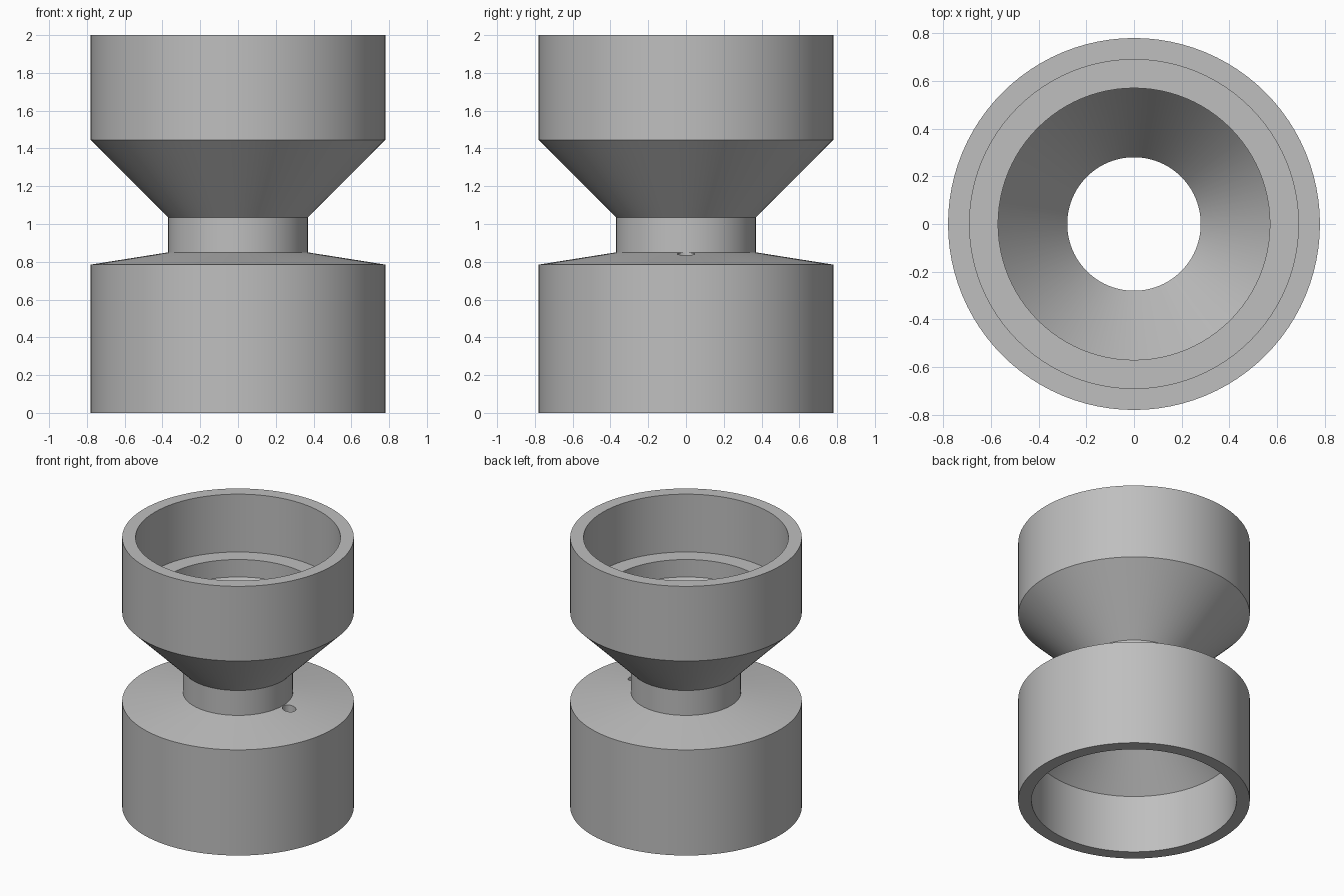
import bpy, bmesh, math

cube = bpy.data.objects.get("Cube")
if cube:
    bpy.data.objects.remove(cube, do_unlink=True)

SEGMENTS = 96
OUTER, INNER = 0.78, 0.69      # cup wall radii
NECK, BORE = 0.37, 0.28        # neck wall radii

grey = bpy.data.materials.new("light grey")
grey.use_nodes = True
colour = (0.52, 0.52, 0.52, 1)
grey.diffuse_color = colour
grey.node_tree.nodes["Principled BSDF"].inputs["Base Color"].default_value = colour


def lathe(name, profile):
    """Spin a closed (radius, height) profile around the z axis."""
    bm = bmesh.new()
    rings = []
    for r, z in profile:
        rings.append([bm.verts.new((r * math.cos(a), r * math.sin(a), z))
                      for a in (math.tau * i / SEGMENTS for i in range(SEGMENTS))])
    for lower, upper in zip(rings, rings[1:] + rings[:1]):
        for i in range(SEGMENTS):
            j = (i + 1) % SEGMENTS
            bm.faces.new((lower[i], lower[j], upper[j], upper[i]))
    bmesh.ops.recalc_face_normals(bm, faces=bm.faces)
    mesh = bpy.data.meshes.new(name)
    bm.to_mesh(mesh)
    bm.free()
    mesh.materials.append(grey)
    obj = bpy.data.objects.new(name, mesh)
    bpy.context.collection.objects.link(obj)
    return obj


# Hollow double-ended funnel: outside going up, then inside going down
body = lathe("funnel_body", [
    (OUTER, 0), (OUTER, 0.785), (NECK, 0.85), (NECK, 1.035),
    (OUTER, 1.445), (OUTER, 2),
    (INNER, 2), (INNER, 1.57), (0.57, 1.57), (0.57, 1.44), (BORE, 1.035),
    (BORE, 0.84), (INNER, 0.43), (INNER, 0),
])

# Small vent hole through the lower shoulder, beside the neck
bpy.ops.mesh.primitive_cylinder_add(vertices=32, radius=0.046, depth=0.36,
                                    location=(0.42, 0, 0.76))
cutter = bpy.context.object
cutter.name = "vent_cutter"
cutter.data.materials.append(grey)
cutter.hide_render = True
cutter.hide_set(True)
vent = body.modifiers.new("vent", "BOOLEAN")
vent.operation = "DIFFERENCE"
vent.solver = "EXACT"
vent.object = cutter

# Apply the cut, then smooth the round walls and keep the rims crisp
bpy.ops.object.select_all(action="DESELECT")
body.select_set(True)
bpy.context.view_layer.objects.active = body
bpy.ops.object.modifier_apply(modifier=vent.name)
bpy.data.objects.remove(cutter, do_unlink=True)
bpy.ops.object.shade_smooth_by_angle(angle=math.radians(8))
